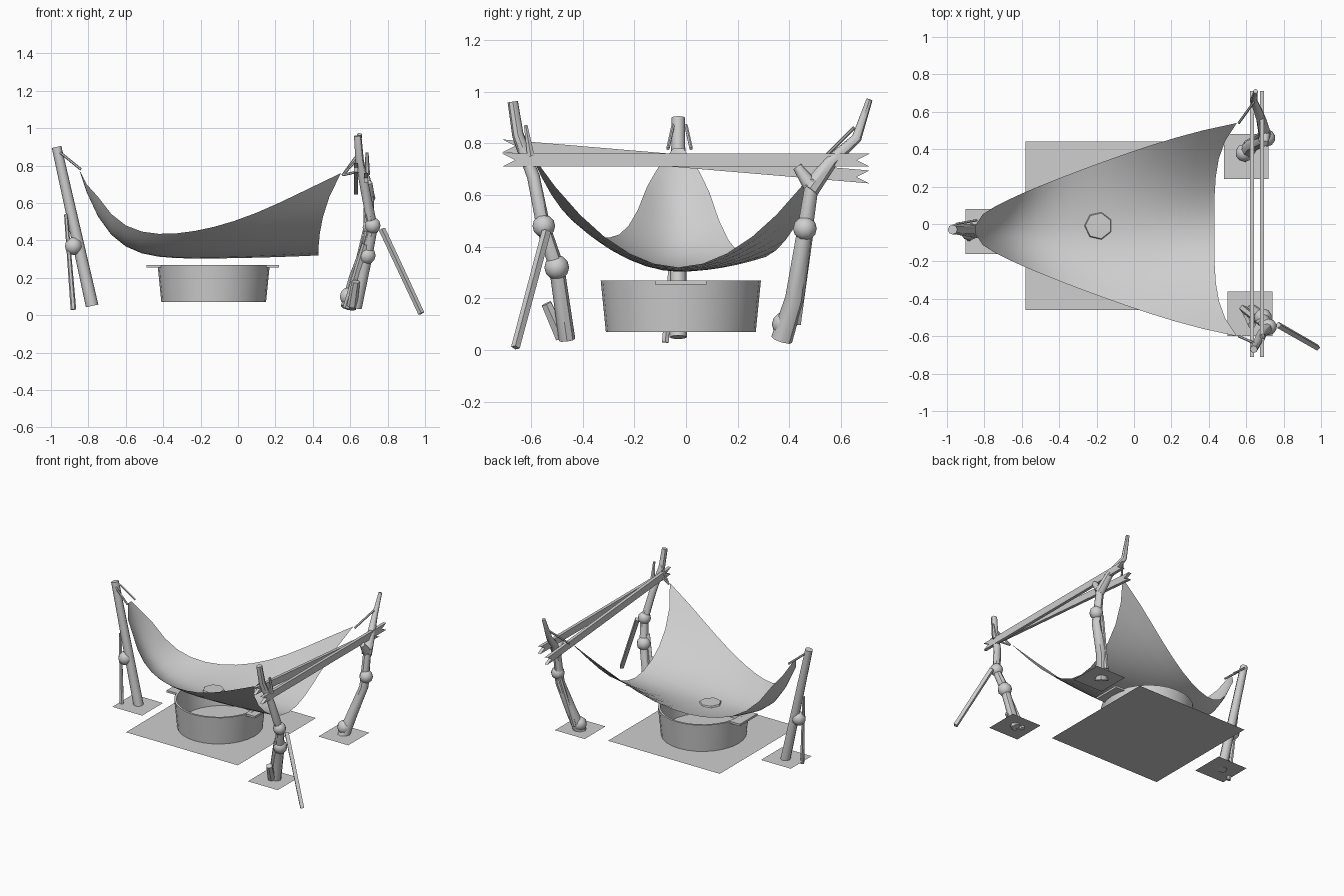
import bpy, bmesh, math
from mathutils import Vector

cube = bpy.data.objects.get("Cube")
if cube:
    bpy.data.objects.remove(cube, do_unlink=True)

shade = .62
grey = bpy.data.materials.new("light grey")
grey.use_nodes = True
grey.diffuse_color = (shade, shade, shade, 1)
grey.node_tree.nodes["Principled BSDF"].inputs["Base Color"].default_value = grey.diffuse_color

X, Y = Vector((1, 0, 0)), Vector((0, 1, 0))


def finish(name, bm, closed=True):
    """Turn a bmesh into a named, shaded object."""
    if closed:
        bmesh.ops.recalc_face_normals(bm, faces=bm.faces)
    mesh = bpy.data.meshes.new(name)
    bm.to_mesh(mesh)
    bm.free()
    mesh.materials.append(grey)
    obj = bpy.data.objects.new(name, mesh)
    bpy.context.collection.objects.link(obj)
    bpy.ops.object.select_all(action='DESELECT')
    obj.select_set(True)
    bpy.context.view_layer.objects.active = obj
    bpy.ops.object.shade_smooth_by_angle(angle=math.radians(45))


def ring(bm, centre, u, v, sides):
    """Add one ellipse of vertices spanned by the half axes u and v."""
    angles = [math.tau * k / sides for k in range(sides)]
    return [bm.verts.new(centre + u * math.cos(t) + v * math.sin(t)) for t in angles]


def loft(name, bm, rings):
    """Skin neighbouring rings and close both ends."""
    for lower, upper in zip(rings, rings[1:]):
        for k in range(len(lower)):
            bm.faces.new((lower[k - 1], lower[k], upper[k], upper[k - 1]))
    bm.faces.new(rings[0])
    bm.faces.new(rings[-1])
    finish(name, bm)


def branch(name, start_radius, end_radius, *points, sides=8):
    """Sweep a tapering round section along the points."""
    bm = bmesh.new()
    path = [Vector(p) for p in points]
    last = len(path) - 1
    rings = []
    for i, point in enumerate(path):
        direction = (path[min(i + 1, last)] - path[max(i - 1, 0)]).normalized()
        u = direction.cross(Y).normalized()
        v = direction.cross(u)
        radius = start_radius + (end_radius - start_radius) * i / last
        rings.append(ring(bm, point, u * radius, v * radius, sides))
    loft(name, bm, rings)


def rope(name, start, end):
    branch(name, .007, .007, start, end, sides=6)


def knot(name, radius, *centre):
    """Round lump where posts and stakes are bound together."""
    bm = bmesh.new()
    bmesh.ops.create_uvsphere(bm, u_segments=10, v_segments=6, radius=radius)
    bmesh.ops.translate(bm, verts=bm.verts, vec=centre)
    finish(name, bm)


def ground_sheet(name, size, *centre):
    bm = bmesh.new()
    bmesh.ops.create_grid(bm, x_segments=1, y_segments=1, size=size / 2)
    bmesh.ops.translate(bm, verts=bm.verts, vec=centre)
    finish(name, bm, closed=False)


def cross_pole(name, x, front_z, back_z):
    """Long flat pole whose two ends are split into fishtails."""
    bm = bmesh.new()
    half_height, half_length, notch = .025, .71, .05
    outline = []
    for side, z in ((-1, front_z), (1, back_z)):
        tip = side * half_length
        outline += [(tip, z + side * half_height), (tip - side * notch, z), (tip, z - side * half_height)]
    loft(name, bm, [[bm.verts.new((x + offset, y, z)) for y, z in outline] for offset in (-.011, .011)])


def cloth_point(s, v):
    """Saddle of the cloth: s runs from the narrow end, v across it."""
    across = abs(v)
    half_width = .02 + .35 * s + .2 * s ** .4
    sag = .3 + .48 * (1 - s) ** 9 + .02 * s ** 3
    lift = .11 * min(1, 12 * s) + .33 * s ** 3
    if v > 0:
        # The back edge hangs lower between its tied corners
        lift -= .09 * math.sin(math.pi * s)
    x = -.85 + 1.28 * s + .12 * s ** 8 * across ** 4
    return x, v * half_width - .03, sag + lift * across ** 1.9


# Hanging cloth
bm = bmesh.new()
steps, half = 14, 6
rows = [[bm.verts.new(cloth_point((i / steps) ** 1.3, k / half)) for k in range(-half, half + 1)]
        for i in range(steps + 1)]
for row, following in zip(rows, rows[1:]):
    for k in range(2 * half):
        bm.faces.new((row[k], following[k], following[k + 1], row[k + 1]))
finish("hanging_cloth", bm, closed=False)

# Flat stone weighing down the cloth
branch("cloth_weight", .075, .07, (-.19, -.01, .308), (-.19, -.01, .318), sides=7)

# Open pot with an inner wall
bm = bmesh.new()
loft("pot", bm, [ring(bm, Vector((-.13, -.02, z)), X * radius, Y * (radius + .01), 28)
                 for radius, z in ((.28, .07), (.3, .27), (.285, .27), (.265, .09))])

# Pot handles
for name, x in (("pot_handle_right", -.45), ("pot_handle_left", .18)):
    bm = bmesh.new()
    bmesh.ops.create_cube(bm, size=1)
    bmesh.ops.scale(bm, verts=bm.verts, vec=(.08, .2, .015))
    bmesh.ops.translate(bm, verts=bm.verts, vec=(x, -.02, .262))
    finish(name, bm)

# Ground sheets under the pot and the posts
ground_sheet("main_ground_sheet", .9, -.13, -.01, .07)
ground_sheet("right_ground_sheet", .24, -.78, -.04, .055)
ground_sheet("back_ground_sheet", .24, .6, .36, .055)
ground_sheet("front_ground_sheet", .24, .62, -.48, .055)

# Cross poles
cross_pole("outer_cross_pole", .685, .735, .735)
cross_pole("inner_cross_pole", .63, .79, .67)

# Right post, its stake and ropes
branch("right_post", .034, .026, (-.78, -.03, .05), (-.97, -.03, .9))
branch("right_stake", .015, .01, (-.88, -.08, .03), (-.92, -.04, .54), sides=6)
knot("right_binding", .048, -.88, -.04, .37)
for name, top_y, low_y in (("right_rope_front", -.05, -.07), ("right_rope_back", 0, .02)):
    rope(name, (-.95, top_y, .87), (-.84, low_y, .78))

# Crooked back post with its fork and stake
branch("back_post", .042, .026, (.59, .37, .04), (.63, .42, .2), (.7, .45, .4), (.7, .49, .66))
branch("back_post_branch", .035, .012, (.7, .48, .62), (.68, .56, .73), (.64, .66, .82), (.65, .71, .97))
branch("back_post_fork", .03, .018, (.7, .48, .64), (.7, .43, .71))
branch("back_stake", .016, .014, (.6, .43, .1), (.68, .48, .45), sides=6)
knot("back_post_foot", .048, .59, .38, .1)
knot("back_binding", .046, .71, .46, .47)
rope("back_rope", (.56, .54, .75), (.64, .65, .86))

# Crooked front post with its stakes, knots and ropes
branch("front_post", .032, .02, (.63, -.46, .04), (.69, -.5, .32), (.72, -.55, .47),
       (.68, -.59, .67), (.65, -.65, .83), (.64, -.67, .96))
branch("front_post_twig", .016, .008, (.69, -.6, .75), (.69, -.62, .87), sides=6)
branch("front_strut", .018, .017, (.77, -.54, .46), (.98, -.66, .01), sides=4)
branch("front_stake", .02, .018, (.58, -.45, .04), (.68, -.53, .38), sides=5)
branch("front_stub", .028, .022, (.61, -.48, .05), (.63, -.54, .18), sides=6)
knot("front_lower_knot", .048, .69, -.5, .32)
knot("front_upper_knot", .044, .72, -.55, .48)
for name, z in (("front_rope_upper", .85), ("front_rope_lower", .77)):
    rope(name, (.65, -.64, z), (.56, -.6, .75))
